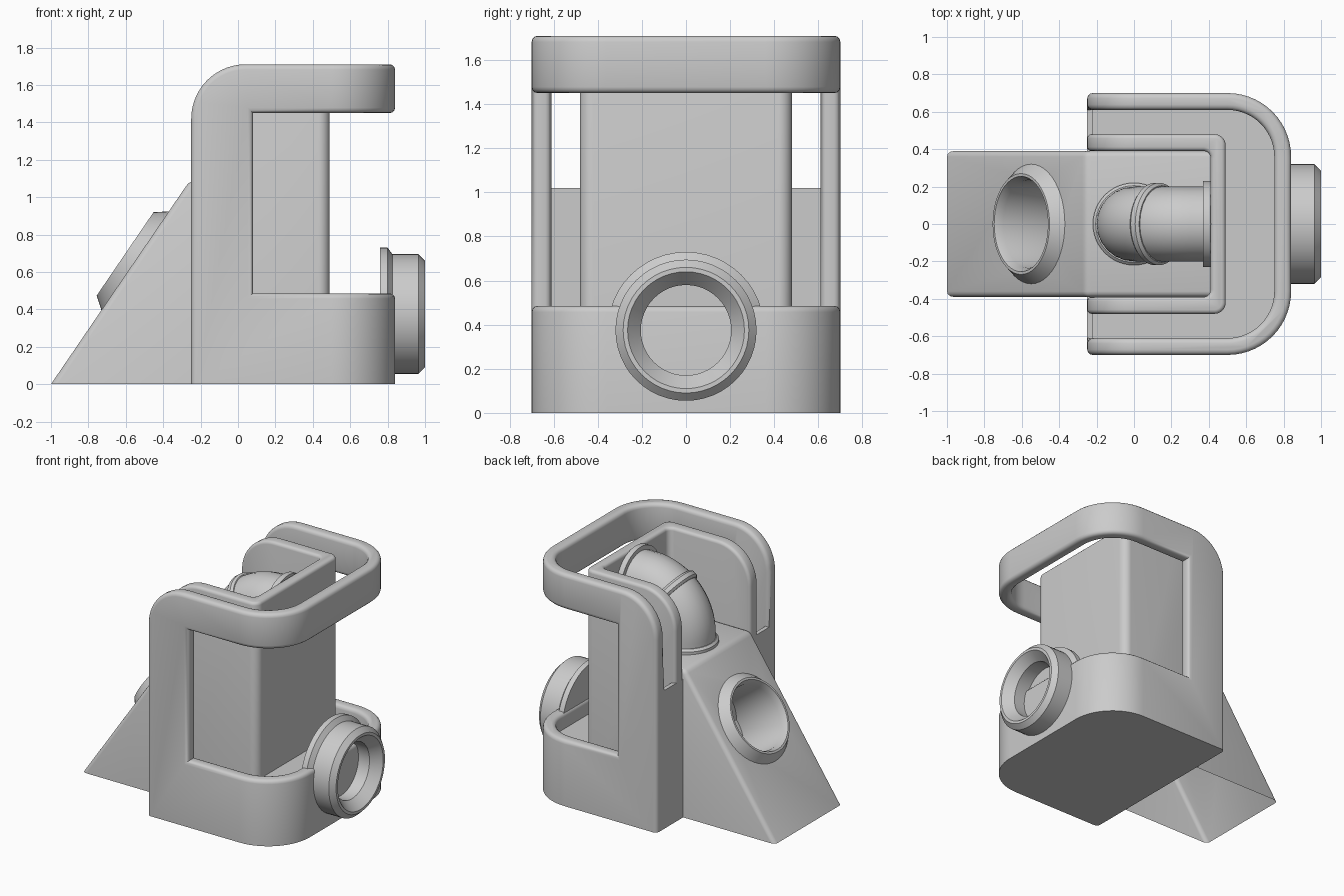
import bpy, bmesh, math
from mathutils import Vector

if "Cube" in bpy.data.objects:
    bpy.data.objects.remove(bpy.data.objects["Cube"])

grey = bpy.data.materials.new("light_grey")
grey.use_nodes = True
grey.diffuse_color = (0.6, 0.6, 0.6, 1)
grey.node_tree.nodes["Principled BSDF"].inputs["Base Color"].default_value = (0.6, 0.6, 0.6, 1)


def add_object(name, data):
    ob = bpy.data.objects.new(name, data)
    bpy.context.scene.collection.objects.link(ob)
    data.materials.append(grey)
    return ob


def activate(ob):
    bpy.ops.object.select_all(action='DESELECT')
    ob.select_set(True)
    bpy.context.view_layer.objects.active = ob


def finish(ob):
    activate(ob)
    bpy.ops.object.shade_smooth_by_angle(angle=math.radians(32))


def arc(cx, cy, r, a0, a1, n=14):
    steps = [math.radians(a0 + (a1 - a0) * i / n) for i in range(n + 1)]
    return [(cx + r * math.cos(a), cy + r * math.sin(a)) for a in steps]


def prism(name, pts, axis, lo, hi):
    """Extrude a 2D outline: axis 'z' takes xy points, axis 'y' takes xz points."""
    bm = bmesh.new()
    place = (lambda p, d: (p[0], p[1], d)) if axis == 'z' else (lambda p, d: (p[0], d, p[1]))
    face = bm.faces.new([bm.verts.new(place(p, lo)) for p in pts])
    new = bmesh.ops.extrude_face_region(bm, geom=[face])["geom"]
    shift = Vector(place((0, 0), hi - lo))
    bmesh.ops.translate(bm, vec=shift, verts=[v for v in new if isinstance(v, bmesh.types.BMVert)])
    bmesh.ops.recalc_face_normals(bm, faces=bm.faces)
    me = bpy.data.meshes.new(name)
    bm.to_mesh(me)
    bm.free()
    return add_object(name, me)


def combine(ob, other, operation):
    mod = ob.modifiers.new("cut", 'BOOLEAN')
    mod.operation, mod.object, mod.solver = operation, other, 'EXACT'
    activate(ob)
    bpy.ops.object.modifier_apply(modifier=mod.name)
    bpy.data.objects.remove(other)


def round_edges(ob, width, keep, min_angle=40):
    """Round the convex sharp edges that pass the rule."""
    bm = bmesh.new()
    bm.from_mesh(ob.data)
    bmesh.ops.remove_doubles(bm, verts=bm.verts, dist=0.0005)
    edges = [e for e in bm.edges if e.is_manifold
             and e.calc_face_angle_signed() > math.radians(min_angle)
             and keep([v.co for v in e.verts])]
    bmesh.ops.bevel(bm, geom=edges, offset=width, segments=3, profile=0.5,
                    affect='EDGES', clamp_overlap=False)
    bm.to_mesh(ob.data)
    bm.free()


def u_plan(x0, x1, half, r):
    return ([(x0, -half)] + arc(x1 - r, r - half, r, -90, 0)
            + arc(x1 - r, half - r, r, 0, 90) + [(x0, half)])


def side_profile(top, r):
    return [(-0.25, 0), (2, 0), (2, top)] + arc(-0.25 + r, top - r, r, 90, 180)


def lathe(name, profile, centre, direction, n=48):
    """Spin (radius, height) points around an axis."""
    bm = bmesh.new()
    rows = []
    for r, h in profile:
        if r == 0:
            rows.append([bm.verts.new((0, 0, h))] * n)
        else:
            rows.append([bm.verts.new((r * math.cos(2 * math.pi * i / n),
                                       r * math.sin(2 * math.pi * i / n), h)) for i in range(n)])
    for a, b in zip(rows, rows[1:]):
        for i in range(n):
            j = (i + 1) % n
            bm.faces.new(list(dict.fromkeys((a[i], a[j], b[j], b[i]))))
    bmesh.ops.recalc_face_normals(bm, faces=bm.faces)
    turn = Vector((0, 0, 1)).rotation_difference(Vector(direction)).to_matrix()
    for v in bm.verts:
        v.co = turn @ v.co + Vector(centre)
    me = bpy.data.meshes.new(name)
    bm.to_mesh(me)
    bm.free()
    return add_object(name, me)


def tube(name, pts, radius):
    cu = bpy.data.curves.new(name, 'CURVE')
    cu.dimensions = '3D'
    cu.bevel_depth, cu.bevel_resolution, cu.use_fill_caps = radius, 10, True
    sp = cu.splines.new('POLY')
    sp.points.add(len(pts) - 1)
    for p, (x, z) in zip(sp.points, pts):
        p.co = (x, 0, z, 1)
    ob = add_object(name, cu)
    activate(ob)
    bpy.ops.object.convert(target='MESH')
    finish(bpy.context.view_layer.objects.active)


# Outer shell: rounded U wall with closed floor and wrap-around window
shell = prism("outer_shell", side_profile(1.71, 0.29), 'y', -1, 1)
combine(shell, prism("plan", u_plan(-0.5, 0.84, 0.7, 0.34), 'z', -0.5, 2), 'INTERSECT')
void = prism("void", [(-0.22, 0.37), (2, 0.37), (2, 2), (-0.6, 2), (-0.6, 1.02), (-0.22, 1.02)],
             'y', -1, 1)
combine(void, prism("void_plan", u_plan(-0.9, 0.75, 0.61, 0.25), 'z', 0, 2.5), 'INTERSECT')
combine(shell, void, 'DIFFERENCE')
combine(shell, prism("window", [(0.08, 0.485), (2, 0.485), (2, 1.45), (0.08, 1.45)], 'y', -1, 1),
        'DIFFERENCE')
round_edges(shell, 0.028, lambda vs: not all(v.z < 0.01 for v in vs)
            and not all(v.x < -0.1 and abs(v.y) < 0.62 and v.z < 1.03 for v in vs))
finish(shell)

# Inner U wall around the pipe
inner = prism("inner_wall", side_profile(1.67, 0.27), 'y', -1, 1)
combine(inner, prism("plan", u_plan(-0.5, 0.49, 0.48, 0.06), 'z', 0.02, 2), 'INTERSECT')
combine(inner, prism("core", u_plan(-0.9, 0.41, 0.39, 0.04), 'z', -0.5, 2.5), 'DIFFERENCE')
round_edges(inner, 0.022, lambda vs: not all(v.z < 0.03 for v in vs))
finish(inner)

# Sloped block, open underneath, with a round hole in the slope
along = Vector((0.74, 0, 1.085)).normalized()
normal = Vector((-along.z, 0, along.x))
mouth = Vector((-1, 0, 0)) + along * (0.45 / along.x)
ramp = prism("sloped_block", [(-1, 0), (0.41, 0), (0.41, 1.085), (-0.26, 1.085)], 'y', -0.39, 0.39)
round_edges(ramp, 0.03, lambda vs: not all(v.z < 0.01 for v in vs)
            and not all(v.x > 0.4 for v in vs), 20)
combine(ramp, lathe("hole", [(0, -0.36), (0.245, -0.36), (0.245, 0.2), (0, 0.2)], mouth, normal),
        'DIFFERENCE')
bm = bmesh.new()
bm.from_mesh(ramp.data)
under = [f for f in bm.faces if all(v.co.z < 0.005 for v in f.verts)]
bmesh.ops.delete(bm, geom=under, context='FACES')
bm.to_mesh(ramp.data)
bm.free()
finish(ramp)

# Raised collar lining the hole
finish(lathe("slope_collar", [(0.32, -0.03), (0.32, 0), (0.27, 0.065), (0.255, 0.065),
                              (0.235, 0.02), (0.235, -0.35), (0, -0.35)], mouth, normal))

# Round port through the shell end
finish(lathe("end_port", [(0, 0.76), (0.355, 0.76), (0.355, 0.8), (0.32, 0.825), (0.32, 0.965),
                          (0.285, 1), (0.265, 1), (0.205, 0.93), (0.205, 0.82), (0, 0.82)],
             (0, 0, 0.375), (1, 0, 0)))

# Elbow pipe with base ring, joint ring and wall flange
bend = arc(0.3, 1.15, 0.3, 180, 90, 20)
tube("elbow_pipe", [(0, 1.05)] + bend + [(0.42, 1.45)], 0.2)
lift = math.radians(36)
jx, jz = 0.3 - 0.3 * math.sin(lift), 1.15 + 0.3 * math.cos(lift)
rim = [(0, -0.03), (0.205, -0.03), (0.22, -0.015), (0.22, 0.015), (0.205, 0.03), (0, 0.03)]
finish(lathe("joint_ring", rim, (jx, 0, jz), (math.cos(lift), 0, math.sin(lift))))
finish(lathe("base_ring", rim, (0, 0, 1.09), (0, 0, 1)))
finish(lathe("wall_flange", [(0, 0), (0.23, 0), (0.23, 0.04), (0, 0.04)], (0.37, 0, 1.45), (1, 0, 0)))
